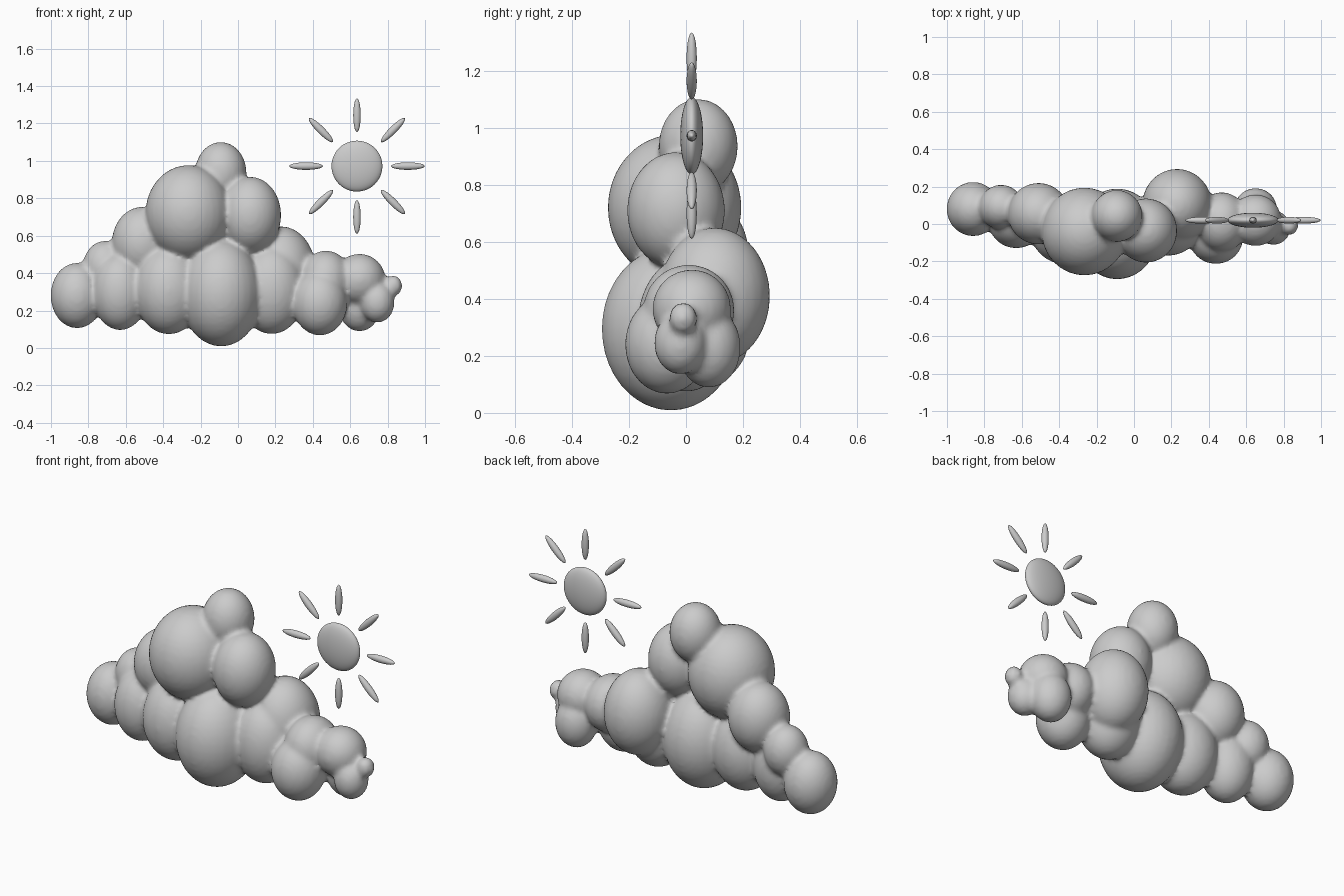
import bpy, math
from mathutils import Vector


def ellipsoid(name, centre, radii, rot=(0, 0, 0), seg=32, rings=20):
    bpy.ops.mesh.primitive_uv_sphere_add(segments=seg, ring_count=rings, radius=1,
                                         location=centre, rotation=rot)
    ob = bpy.context.object
    ob.name = name
    ob.scale = radii
    bpy.ops.object.transform_apply(location=False, rotation=False, scale=True)
    bpy.ops.object.shade_smooth()
    return ob


# Cloud puffs: centre, radii
puffs = [
    ((-0.86, 0.08, 0.28), (0.142, 0.145, 0.175)),
    ((-0.71, 0.09, 0.43), (0.12, 0.12, 0.143)),
    ((-0.63, 0.02, 0.30), (0.15, 0.15, 0.205)),
    ((-0.51, 0.055, 0.56), (0.165, 0.165, 0.195)),
    ((-0.37, -0.03, 0.31), (0.185, 0.185, 0.237)),
    ((-0.265, -0.04, 0.72), (0.23, 0.235, 0.257)),
    ((-0.09, -0.053, 0.295), (0.22, 0.243, 0.287)),
    ((0.065, -0.035, 0.71), (0.166, 0.172, 0.205)),
    ((-0.092, 0.043, 0.935), (0.138, 0.139, 0.166)),
    ((0.23, 0.10, 0.41), (0.187, 0.195, 0.24)),
    ((0.18, 0.00, 0.31), (0.18, 0.17, 0.236)),
    ((0.47, 0.01, 0.36), (0.14, 0.16, 0.16)),
    ((0.438, -0.067, 0.24), (0.147, 0.147, 0.173)),
    ((0.65, 0.02, 0.365), (0.138, 0.138, 0.138)),
    ((0.745, -0.02, 0.245), (0.092, 0.092, 0.11)),
    ((0.65, 0.08, 0.23), (0.115, 0.112, 0.142)),
    ((0.83, -0.01, 0.332), (0.048, 0.05, 0.056)),
]
parts = [ellipsoid("cloud", c, r) for c, r in puffs]

# Fuse the puffs into one softly blended body
bpy.ops.object.select_all(action='DESELECT')
for p in parts:
    p.select_set(True)
bpy.context.view_layer.objects.active = parts[0]
bpy.ops.object.join()
cloud = bpy.context.object
cloud.name = "cloud"
remesh = cloud.modifiers.new("fuse", 'REMESH')
remesh.mode = 'VOXEL'
remesh.voxel_size = 0.014
remesh.use_smooth_shade = True
soften = cloud.modifiers.new("soften", 'SMOOTH')
soften.factor = 0.5
soften.iterations = 5

# Sun disc
sun = Vector((0.636, 0.02, 0.972))
ellipsoid("sun_disc", sun, (0.136, 0.04, 0.136), seg=48, rings=24)

# Sun rays around the disc
for i in range(8):
    a = i * math.pi / 4
    pos = sun + Vector((math.cos(a), 0, math.sin(a))) * 0.272
    ellipsoid(f"sun_ray_{i + 1}", pos, (0.09, 0.018, 0.02), (0, -a, 0), 20, 14)
